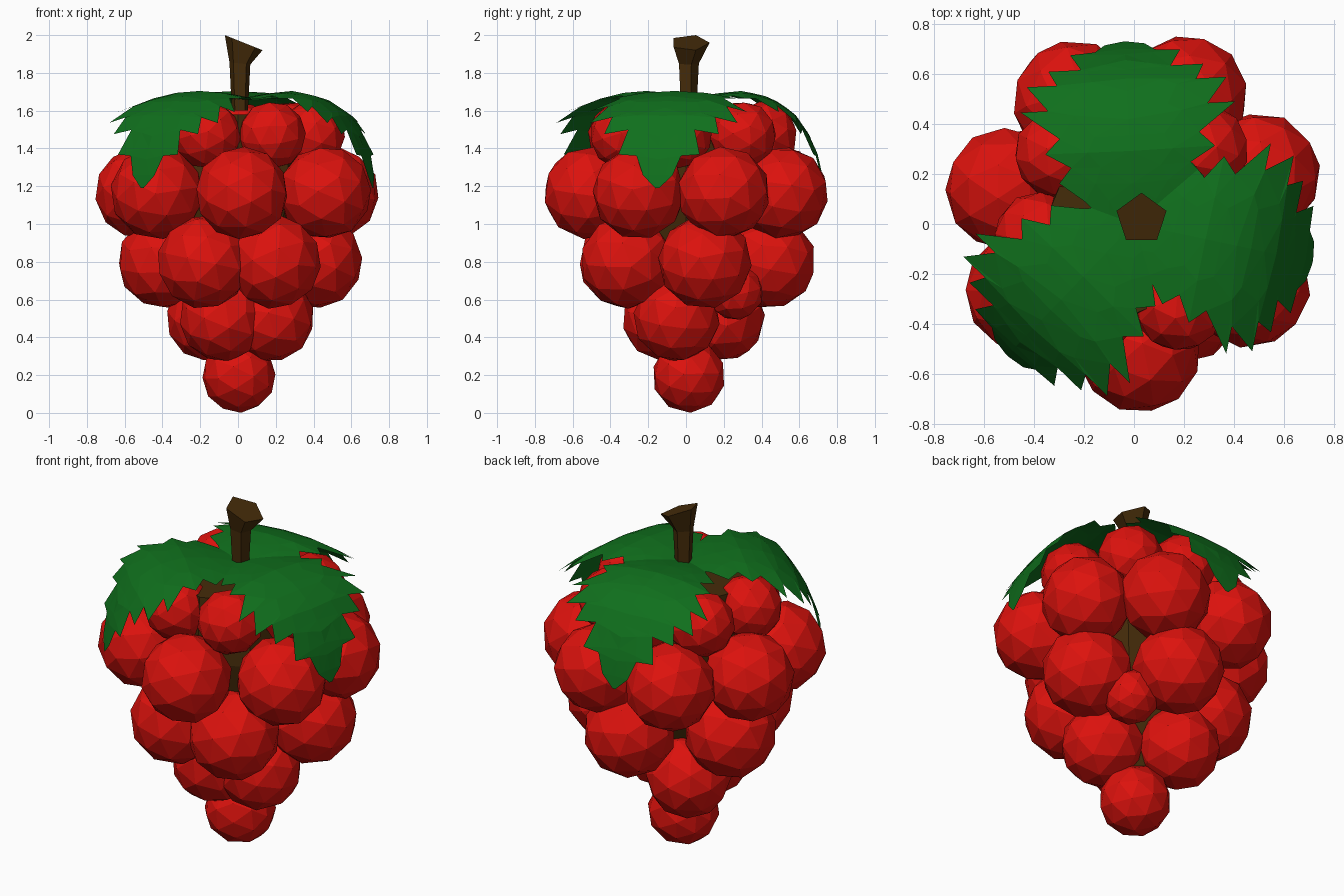
import bpy, bmesh, math, random
from mathutils import Matrix, Vector, Euler

if "Cube" in bpy.data.objects:
    bpy.data.objects.remove(bpy.data.objects["Cube"])

random.seed(4)


def material(name, rgb):
    m = bpy.data.materials.new(name)
    m.diffuse_color = (*rgb, 1)
    m.use_nodes = True
    m.node_tree.nodes["Principled BSDF"].inputs["Base Color"].default_value = m.diffuse_color
    return m


RED = material("berry_red", (0.72, 0.006, 0.004))
GREEN = material("leaf_green", (0.005, 0.16, 0.012))
BROWN = material("stem_brown", (0.06, 0.025, 0.003))


def add_object(name, bm, mat):
    bmesh.ops.recalc_face_normals(bm, faces=bm.faces)
    me = bpy.data.meshes.new(name)
    bm.to_mesh(me)
    bm.free()
    me.materials.append(mat)
    ob = bpy.data.objects.new(name, me)
    bpy.context.collection.objects.link(ob)
    return ob


# Berries: tiers of (radius, z, [(x, y), ...])
tiers = [
    (0.195, 0.195, [(0.005, 0.015)]),
    (0.23, 0.50, [(-0.08, -0.11), (0.175, -0.05), (-0.15, 0.19)]),
    (0.15, 0.64, [(0.24, 0.26)]),
    (0.25, 0.80, [(-0.18, -0.32), (0.19, -0.31), (0.41, 0.1), (0.06, 0.44), (-0.39, 0.14)]),
    (0.247, 1.165, [(0.02, -0.51), (-0.43, -0.27), (-0.51, 0.14), (-0.24, 0.49),
                    (0.21, 0.51), (0.5, 0.2), (0.46, -0.25)]),
    (0.18, 1.47, [(0.18, -0.33), (-0.16, -0.34), (-0.38, -0.05), (-0.3, 0.28),
                  (0.0, 0.41), (0.28, 0.3), (0.39, -0.04)]),
]
for t, (r, z, spots) in enumerate(tiers):
    for i, (x, y) in enumerate(spots):
        bm = bmesh.new()
        spin = Euler([random.uniform(0, 6.28) for _ in range(3)]).to_matrix().to_4x4()
        bmesh.ops.create_icosphere(bm, subdivisions=2, radius=r,
                                   matrix=Matrix.Translation((x, y, z)) @ spin)
        add_object(f"berry_{t}_{i}", bm, RED)


def loft(name, rings, sides, mat):
    """Skin rings of (x, y, z, radius, slope of z along x)."""
    bm = bmesh.new()
    loops = []
    for cx, cy, cz, r, slope in rings:
        angles = [math.pi / 2 + 2 * math.pi * k / sides for k in range(sides)]
        loops.append([bm.verts.new((cx + r * math.cos(a), cy + r * math.sin(a),
                                    cz + slope * r * math.cos(a))) for a in angles])
    for lo, hi in zip(loops, loops[1:]):
        for k in range(sides):
            n = (k + 1) % sides
            bm.faces.new((lo[k], lo[n], hi[n], hi[k]))
    bm.faces.new(loops[0][::-1])
    bm.faces.new(loops[-1])
    return add_object(name, bm, mat)


# Inner core and flared stem
loft("core", [(0, 0, 0.35, 0.1, 0), (0, 0, 0.8, 0.28, 0), (0, 0, 1.2, 0.38, 0),
              (0, 0, 1.58, 0.36, 0)], 8, BROWN)
loft("stem", [(0.01, 0.01, 1.6, 0.045, 0), (0.01, 0.01, 1.85, 0.058, -0.1),
              (0.03, 0.02, 1.96, 0.105, -0.4)], 5, BROWN)

# Leaf: drooping midrib (distance out, height) and serrated half outline
rib = [Vector(p) for p in [(0, 1.66), (0.15, 1.69), (0.3, 1.705), (0.45, 1.67),
                           (0.57, 1.59), (0.66, 1.46), (0.71, 1.32), (0.735, 1.16)]]
outline = [(0, .1), (.1, .19), (.18, .29), (.24, .24), (.30, .34), (.36, .28), (.48, .43),
           (.48, .32), (.60, .40), (.60, .28), (.70, .31), (.70, .18), (.84, .22),
           (.86, .12), (.97, .08), (1.04, .01)]


def along_rib(s):
    for a, b in zip(rib, rib[1:]):
        d = (b - a).length
        if s <= d:
            return a.lerp(b, s / d)
        s -= d
    return rib[-1]


def leaf(name, degrees):
    bm = bmesh.new()
    rows = []
    last = len(outline) - 1
    for i, (s, w) in enumerate(outline):
        mid = s if i < 2 or i >= last - 1 else 0.1 + 0.85 * (i - 1) / (last - 2)
        row = []
        for f in (-1, -0.5, 0, 0.5, 1):
            p = along_rib(mid + (s - mid) * abs(f))
            v = w * f
            row.append(bm.verts.new((p.x, v, p.y - 0.35 * v * v)))
        rows.append(row)
    for a, b in zip(rows, rows[1:]):
        for k in range(4):
            bm.faces.new((a[k], b[k], b[k + 1], a[k + 1]))
    bmesh.ops.triangulate(bm, faces=bm.faces)
    bmesh.ops.rotate(bm, verts=bm.verts, matrix=Matrix.Rotation(math.radians(degrees), 3, 'Z'))
    ob = add_object(name, bm, GREEN)
    if sum(p.normal.z for p in ob.data.polygons) < 0:
        ob.data.flip_normals()


for name, deg in (("leaf_back", 93), ("leaf_right", -12), ("leaf_left", 226)):
    leaf(name, deg)
